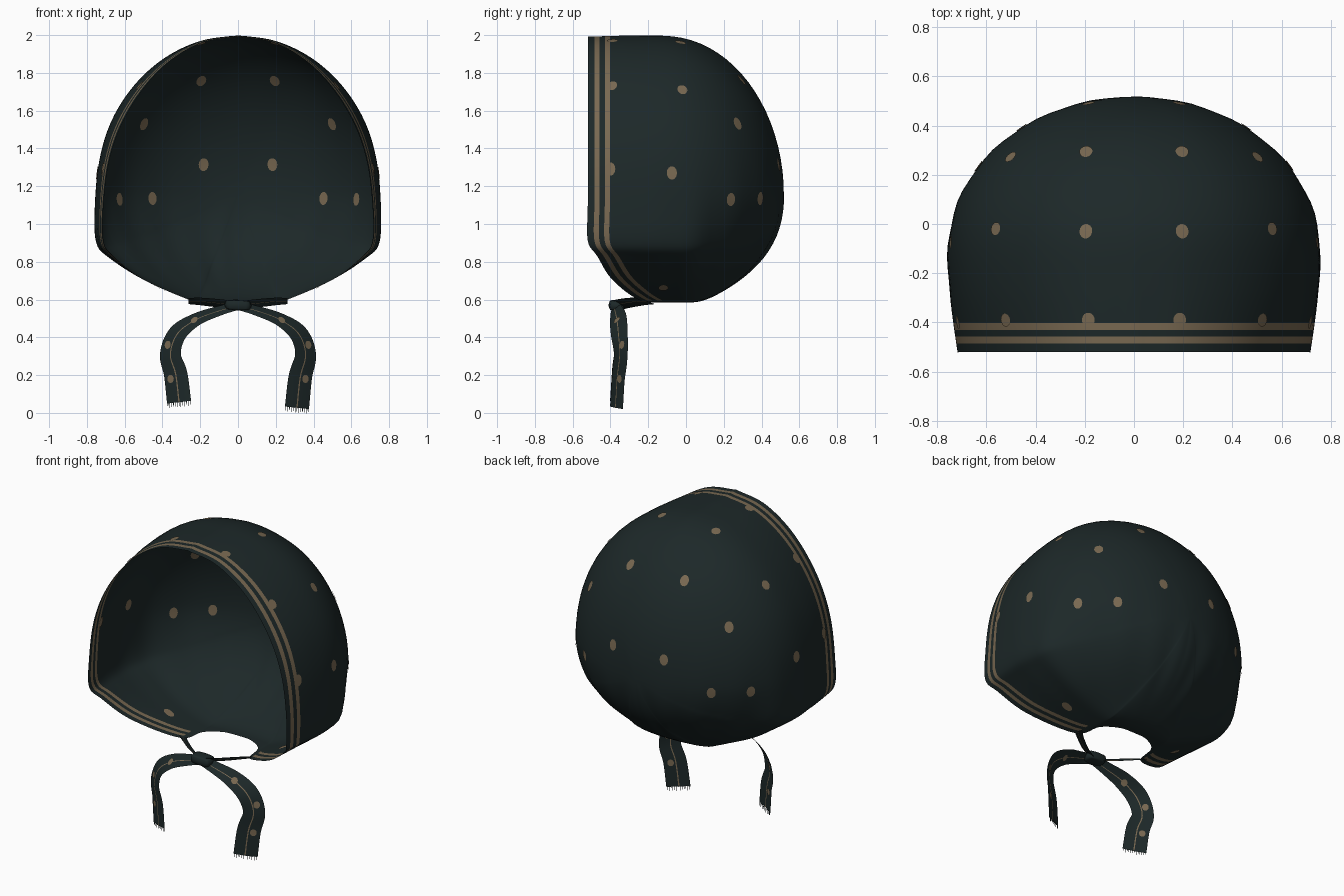
import bpy, bmesh, math
from mathutils import Vector
from mathutils.bvhtree import BVHTree

if "Cube" in bpy.data.objects:
    bpy.data.objects.remove(bpy.data.objects["Cube"])


def material(name, rgb):
    m = bpy.data.materials.new(name)
    m.diffuse_color = (*rgb, 1)
    m.use_nodes = True
    m.node_tree.nodes["Principled BSDF"].inputs["Base Color"].default_value = m.diffuse_color
    return m


CLOTH = material("dark teal cloth", (0.012, 0.021, 0.0215))
TAN = material("tan print", (0.19, 0.14, 0.083))


def spline(pts, n):
    """Catmull-Rom through tuples of any length, n samples per span."""
    P = [Vector(p) for p in pts]
    P = [2 * P[0] - P[1]] + P + [2 * P[-1] - P[-2]]
    out = []
    for i in range(1, len(P) - 2):
        a, b, c, d = P[i - 1:i + 3]
        for k in range(n):
            t = k / n
            out.append(0.5 * (2 * b + (c - a) * t + (2 * a - 5 * b + 4 * c - d) * t * t
                              + (3 * b - a - 3 * c + d) * t ** 3))
    return out + [P[-2]]


def finish(bm, name):
    me = bpy.data.meshes.new(name)
    bm.to_mesh(me)
    me.materials.append(CLOTH)
    me.materials.append(TAN)
    ob = bpy.data.objects.new(name, me)
    bpy.context.collection.objects.link(ob)
    me.shade_smooth()
    return ob


def clamp(v):
    return max(0.0, min(1.0, v))


# ---- hood: meridians from the front hem / neck hole to a pole at the back ----
# half outline from crown to neck: x, z, hem y, fullest y, hem narrowing
OUTLINE = [
    (0, 2.0, -.52, -.12, .99), (.2, 1.97, -.52, -.12, .985), (.39, 1.88, -.52, -.1, .96),
    (.55, 1.737, -.52, -.1, .935), (.67, 1.55, -.52, -.1, .925), (.735, 1.34, -.52, -.1, .93),
    (.757, 1.1, -.52, -.1, .94), (.75, .9, -.52, -.07, .95), (.68, .82, -.47, -.04, .97),
    (.5, .705, -.39, -.02, 1), (.25, .595, -.24, 0, 1), (.2, .585, -.08, .02, 1),
    (.1, .585, -.01, .03, 1), (0, .585, 0, .03, 1)]
PER = 6
half = spline([tuple(p) for p in OUTLINE], PER)
loop = [(p, 1) for p in half] + [(p, -1) for p in half[-2:0:-1]]
neck = 10 * PER
POLE_Y, POLE_Z = .52, 1.15
HEM = [0, .035, .062, .09, .117]          # stripe borders measured from the hem
FRONT, BACK = 7, 20


def hood_column(p, side):
    x, z, yf, ym, f = p
    span = ym - yf
    ds = [d * min(1, span / .22) for d in HEM]
    ds += [ds[-1] + (span - ds[-1]) * k / FRONT for k in range(1, FRONT + 1)]
    col = []
    for d in ds:
        s = f + (1 - f) * math.sin(math.pi / 2 * d / span)
        col.append((x * s, yf + d, POLE_Z + (z - POLE_Z) * s))
    # behind the fullest line the section rounds off into an ellipse
    dz = z - POLE_Z
    low = clamp(-dz / .5)
    e = 1 / math.hypot(x / .757, dz / (.85 if dz > 0 else .565))
    for k in range(1, BACK + 1):
        a = math.pi / 2 * k / BACK
        s, c = math.cos(a), math.sin(a)
        t = clamp(c * 1.3)
        r = s * (1 + (e - 1) * t * t * (3 - 2 * t))
        c *= 1 - .35 * s ** 4 * low
        col.append((x * r, ym + (POLE_Y - ym) * c, POLE_Z + dz * r))
    out = []
    for cx, y, cz in col:
        # soft gathers fanning up from the neck
        w = clamp((1.4 - cz) / .6) * clamp((cz - .59) / .15) * clamp((y + .3) / .3)
        ang = math.atan2(cx * side, y + .1)
        r = 1 + .016 * w * math.sin(19 * ang + 1) * clamp(cx / .1)
        out.append(Vector((cx * side * r, -.1 + (y + .1) * r, cz)))
    return out


bm = bmesh.new()
grid = [[bm.verts.new(v) for v in hood_column(p, s)] for p, s in loop]
n = len(grid)
for j in range(n):
    A, B = grid[j], grid[(j + 1) % n]
    striped = j < neck or j >= n - neck
    for i in range(len(A) - 1):
        face = bm.faces.new((A[i], A[i + 1], B[i + 1], B[i]))
        face.material_index = int(striped and i in (1, 3))
bmesh.ops.remove_doubles(bm, verts=bm.verts, dist=1e-5)
bmesh.ops.recalc_face_normals(bm, faces=bm.faces)
# relax the cloth behind the hem stripes
inner = [v for v in bm.verts if not v.is_boundary and v.co.y > -.25 and v.co.z > .62]
for _ in range(3):
    bmesh.ops.smooth_vert(bm, verts=inner, factor=.5, use_axis_x=True, use_axis_y=True,
                          use_axis_z=True)
bm.normal_update()
hood_tree = BVHTree.FromBMesh(bm)
finish(bm, "hood")
bm.free()


# ---- ribbons: centre path of (x, y, z, half width, y tilt) ----
def ribbon(name, pts, side, stripe):
    bm = bmesh.new()
    path = spline(pts, 8)
    cols = (-1, -.6, -.05, .05, .6, 1)
    rows = []
    for i, p in enumerate(path):
        t = path[min(i + 1, len(path) - 1)] - path[max(i - 1, 0)]
        L = math.hypot(t[0], t[2])
        wx, wz = t[2] / L * p[3], -t[0] / L * p[3]
        rows.append([bm.verts.new((side * (p[0] + wx * c), p[1] - p[4] * c - .006 * (1 - c * c),
                                   p[2] + wz * c)) for c in cols])
    for a, b in zip(rows, rows[1:]):
        for k in range(len(cols) - 1):
            face = bm.faces.new((a[k], a[k + 1], b[k + 1], b[k]))
            face.material_index = int(stripe and k == 2)
    bm.normal_update()
    tree = BVHTree.FromBMesh(bm)
    ends = [v.co.copy() for v in (rows[-1][0], rows[-1][-1])]
    finish(bm, name)
    bm.free()
    return tree, ends


def fringe(name, ends):
    bm = bmesh.new()
    for k in range(13):
        p = ends[0].lerp(ends[1], (k + .5) / 13)
        h = .026 if k % 2 else .02
        bm.faces.new([bm.verts.new(p + Vector(o)) for o in
                      ((-.002, 0, .004), (.002, 0, .004), (.001, 0, -h), (-.001, 0, -h))])
    finish(bm, name)
    bm.free()


# ---- dots: thin patches laid on both faces of a cloth surface ----
def add_dot(bm, tree, origin, direction, ru, rv):
    loc, nor, _, _ = tree.ray_cast(Vector(origin), Vector(direction))
    if loc is None:
        return
    up = Vector((0, 0, 1)) if abs(nor.z) < .95 else Vector((0, 1, 0))
    u = up.cross(nor).normalized()
    v = nor.cross(u)
    for off in (.004, -.004):
        mid = bm.verts.new(loc + nor * off)
        ring = []
        for k in range(14):
            a = math.tau * k / 14
            q, qn, _, _ = tree.find_nearest(loc + u * ru * math.cos(a) + v * rv * math.sin(a))
            ring.append(bm.verts.new(q + qn * off))
        for k in range(14):
            bm.faces.new((mid, ring[k], ring[(k + 1) % 14])).material_index = 1


dots = bmesh.new()
for s in (1, -1):
    for x, y in ((.195, -.03), (.56, -.02), (.185, -.39), (.52, -.39)):      # from above
        add_dot(dots, hood_tree, (s * x, y, 3), (0, 0, -1), .027, .03)
    for x, z in ((.195, 1.76), (.5, 1.53), (.183, 1.315), (.455, 1.135), (.63, 1.13)):  # back
        add_dot(dots, hood_tree, (s * x, 2, z), (0, -1, 0), .027, .035)
    for y, z in ((-.075, 1.27), (-.4, 1.29), (-.12, .665)):                  # sides
        add_dot(dots, hood_tree, (s * 2, y, z), (-s, 0, 0), .027, .036)
finish(dots, "hood_dots")
dots.free()

# ---- tie ends, straps and knot ----
tail_dots = bmesh.new()
for side, word, drop in ((1, "right", 0), (-1, "left", .03)):
    tree, ends = ribbon(word + "_tie_end", [
        (0, -.375, .568, .022, .02), (.1, -.37, .54, .026, .03), (.22, -.36, .495, .034, .042),
        (.32, -.352, .42, .048, .042), (.358, -.345, .31, .055, .036),
        (.33, -.358, .19 + drop / 2, .062, .034), (.312, -.368, .027 + drop, .064, .034)],
        side, True)
    fringe(word + "_fringe", ends)
    for x, z in ((.23, .49), (.37, .36), (.355, .18)):
        add_dot(tail_dots, tree, (side * x, -2, z), (0, 1, 0), .02, .022)
    ribbon(word + "_neck_strap", [
        (.262, -.2, .592, .016, .035), (.2, -.255, .59, .02, .035),
        (.1, -.325, .58, .022, .035), (0, -.37, .568, .022, .03)], side, True)
finish(tail_dots, "tie_dots")
tail_dots.free()

bm = bmesh.new()
bmesh.ops.create_cube(bm, size=1)
bmesh.ops.subdivide_edges(bm, edges=bm.edges, cuts=5, use_grid_fill=True)
for v in bm.verts:
    d = v.co.lerp(v.co.normalized() * .55, .55)
    v.co = Vector((d.x * .135, d.y * .085 - .365, d.z * .055 + .57 - .006 * d.x))
finish(bm, "knot")
bm.free()
